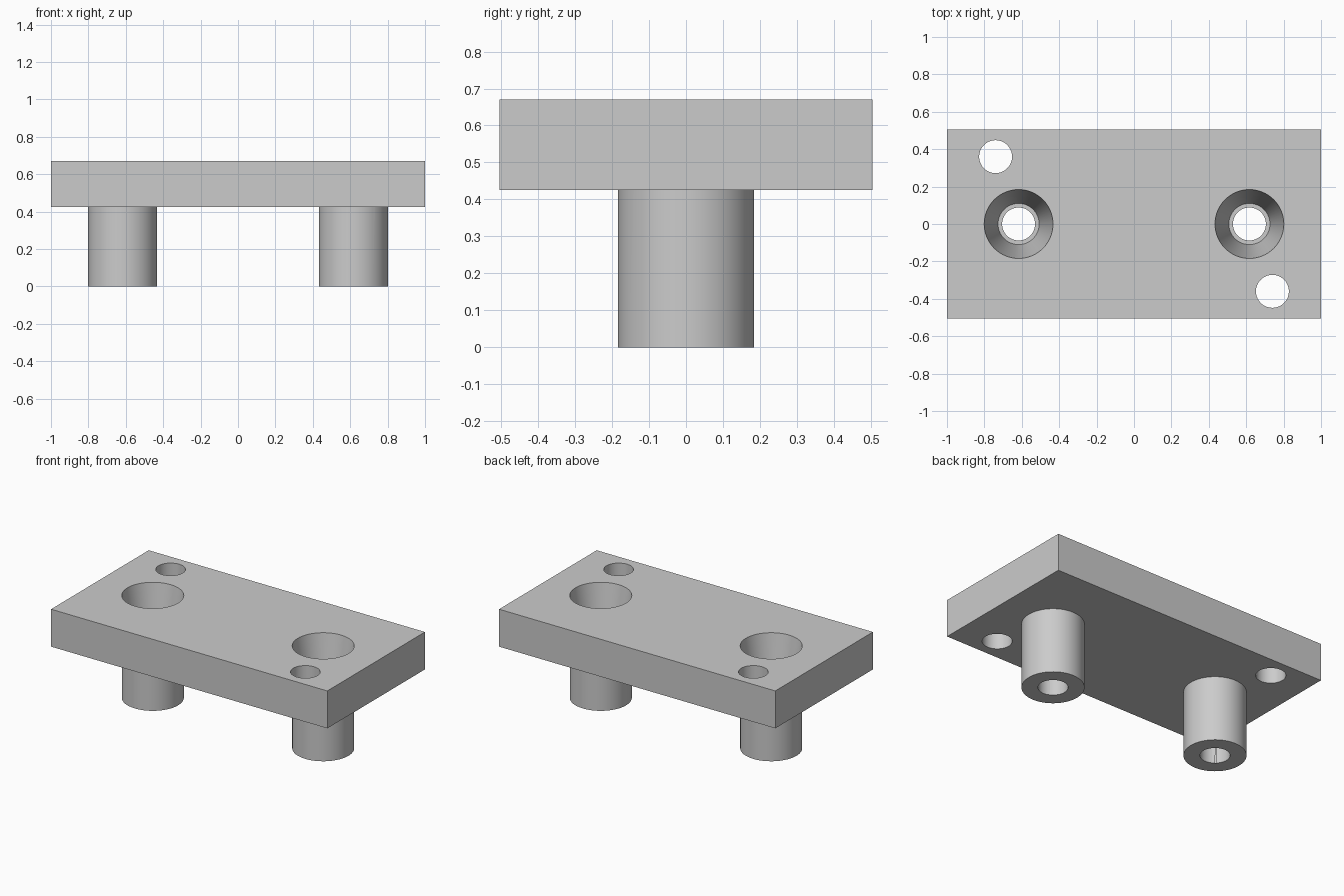
import bpy
import bmesh
from mathutils import Matrix, Vector

cube = bpy.data.objects.get("Cube")
if cube:
    bpy.data.objects.remove(cube, do_unlink=True)

HALF_X, HALF_Y = 1.0, 0.505
PLATE_BOTTOM, PLATE_TOP = 0.425, 0.67
POST_X, POST_R = 0.617, 0.184
HOLE_X, HOLE_Y, HOLE_R = 0.74, 0.36, 0.088
SEAT_Z, SEAT_R = 0.2, 0.11
SEGMENTS = 64

grey = bpy.data.materials.new("plain grey")
grey.use_nodes = True
colour = (0.6, 0.6, 0.6, 1)
grey.diffuse_color = colour
grey.node_tree.nodes["Principled BSDF"].inputs["Base Color"].default_value = colour


def make_object(name, bm):
    bmesh.ops.recalc_face_normals(bm, faces=bm.faces[:])
    mesh = bpy.data.meshes.new(name)
    bm.to_mesh(mesh)
    bm.free()
    mesh.materials.append(grey)
    obj = bpy.data.objects.new(name, mesh)
    bpy.context.collection.objects.link(obj)
    return obj


def turned(name, x, y, profile):
    """Closed solid turned about a vertical axis from (radius, height) points."""
    bm = bmesh.new()
    points = [(0, profile[0][1])] + profile + [(0, profile[-1][1])]
    verts = [bm.verts.new((r, 0, z)) for r, z in points]
    edges = [bm.edges.new(pair) for pair in zip(verts, verts[1:])]
    bmesh.ops.spin(bm, geom=verts + edges, cent=(0, 0, 0), axis=(0, 0, 1),
                   angle=6.283185307, steps=SEGMENTS)
    bmesh.ops.remove_doubles(bm, verts=bm.verts[:], dist=0.0001)
    bmesh.ops.translate(bm, verts=bm.verts[:], vec=Vector((x, y, 0)))
    return make_object(name, bm)


# Rectangular plate
bm = bmesh.new()
size = Matrix.Diagonal((2 * HALF_X, 2 * HALF_Y, PLATE_TOP - PLATE_BOTTOM, 1))
centre = Matrix.Translation((0, 0, (PLATE_TOP + PLATE_BOTTOM) / 2))
bmesh.ops.create_cube(bm, size=1, matrix=centre @ size)
body = make_object("plate_with_posts", bm)

# Posts are added, tapered bores and diagonal through holes are cut
steps = []
for side, s in (("left", 1), ("right", -1)):
    post = turned(side + "_post", s * POST_X, 0,
                  [(POST_R, 0), (POST_R, PLATE_BOTTOM + 0.02)])
    bore = turned(side + "_bore_cutter", s * POST_X, 0,
                  [(HOLE_R, -0.1), (HOLE_R, SEAT_Z), (SEAT_R, SEAT_Z),
                   (POST_R, PLATE_TOP), (POST_R, PLATE_TOP + 0.1)])
    hole = turned(side + "_hole_cutter", s * HOLE_X, -s * HOLE_Y,
                  [(HOLE_R, PLATE_BOTTOM - 0.1), (HOLE_R, PLATE_TOP + 0.1)])
    steps += [(post, "UNION"), (bore, "DIFFERENCE"), (hole, "DIFFERENCE")]

for tool, operation in steps:
    tool.hide_render = True
    mod = body.modifiers.new(tool.name, "BOOLEAN")
    mod.object, mod.operation, mod.solver = tool, operation, "EXACT"

# Bake the result and drop the helper solids
bpy.context.view_layer.update()
graph = bpy.context.evaluated_depsgraph_get()
result = bpy.data.meshes.new_from_object(body.evaluated_get(graph))
body.modifiers.clear()
body.data = result
for tool, _ in steps:
    bpy.data.objects.remove(tool, do_unlink=True)
result.materials.clear()
result.materials.append(grey)
for face in result.polygons:
    face.material_index = 0

bpy.ops.object.select_all(action="DESELECT")
body.select_set(True)
bpy.context.view_layer.objects.active = body
bpy.ops.object.shade_smooth_by_angle()
